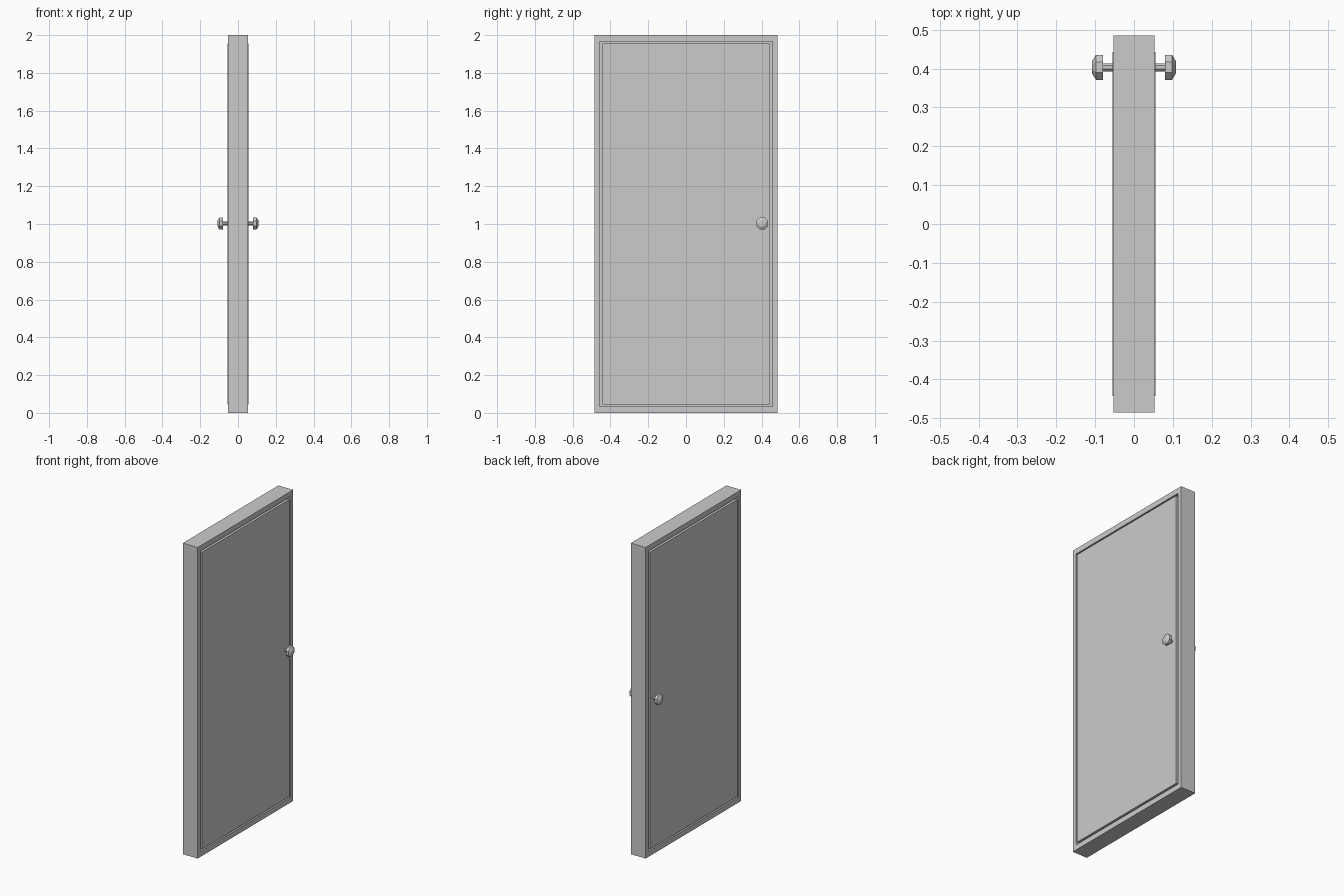
import bpy, bmesh
from math import cos, sin, pi, copysign

if "Cube" in bpy.data.objects:
    bpy.data.objects.remove(bpy.data.objects["Cube"])


def make_object(name, bm):
    bmesh.ops.recalc_face_normals(bm, faces=bm.faces)
    mesh = bpy.data.meshes.new(name)
    bm.to_mesh(mesh)
    bm.free()
    obj = bpy.data.objects.new(name, mesh)
    bpy.context.collection.objects.link(obj)
    return obj


def box(x, y, z0, z1):
    """Box with half sizes x and y, between heights z0 and z1."""
    bm = bmesh.new()
    bmesh.ops.create_cube(bm, size=2)
    for v in bm.verts:
        v.co = (v.co.x * x, v.co.y * y, z0 if v.co.z < 0 else z1)
    return bm


# Frame: slab recessed on both faces, leaving a narrow reveal round the door
frame = box(0.053, 0.485, 0, 2)
for side in [f for f in frame.faces if abs(f.normal.x) > 0.9]:
    bmesh.ops.inset_individual(frame, faces=[side], thickness=0.03)
    for v in side.verts:
        v.co.y = copysign(0.458, v.co.y)
        v.co.z = 1 + copysign(0.966, v.co.z - 1)
    pushed = bmesh.ops.extrude_discrete_faces(frame, faces=[side])["faces"]
    for v in pushed[0].verts:
        v.co.x = copysign(0.03, v.co.x)
make_object("door_frame", frame)

# Door leaf, standing slightly proud of the frame
make_object("door_leaf", box(0.0555, 0.443, 0.045, 1.955))


# Knobs: eight-sided profile of (distance, radius) turned about the x axis
PROFILE = [(0.05, 0.011), (0.08, 0.011), (0.08, 0.0345),
           (0.098, 0.0345), (0.108, 0.017)]


def knob(name, direction, sides=8):
    bm = bmesh.new()
    rings = []
    for x, r in PROFILE:
        angles = [2 * pi * (i + 0.5) / sides for i in range(sides)]
        rings.append([bm.verts.new((direction * x, 0.403 + r * cos(a), 1.003 + r * sin(a)))
                      for a in angles])
    for a, b in zip(rings, rings[1:]):
        for i in range(sides):
            j = (i + 1) % sides
            bm.faces.new((a[i], a[j], b[j], b[i]))
    bm.faces.new(rings[0])
    bm.faces.new(rings[-1])
    make_object(name, bm)


knob("right_knob", 1)
knob("left_knob", -1)
